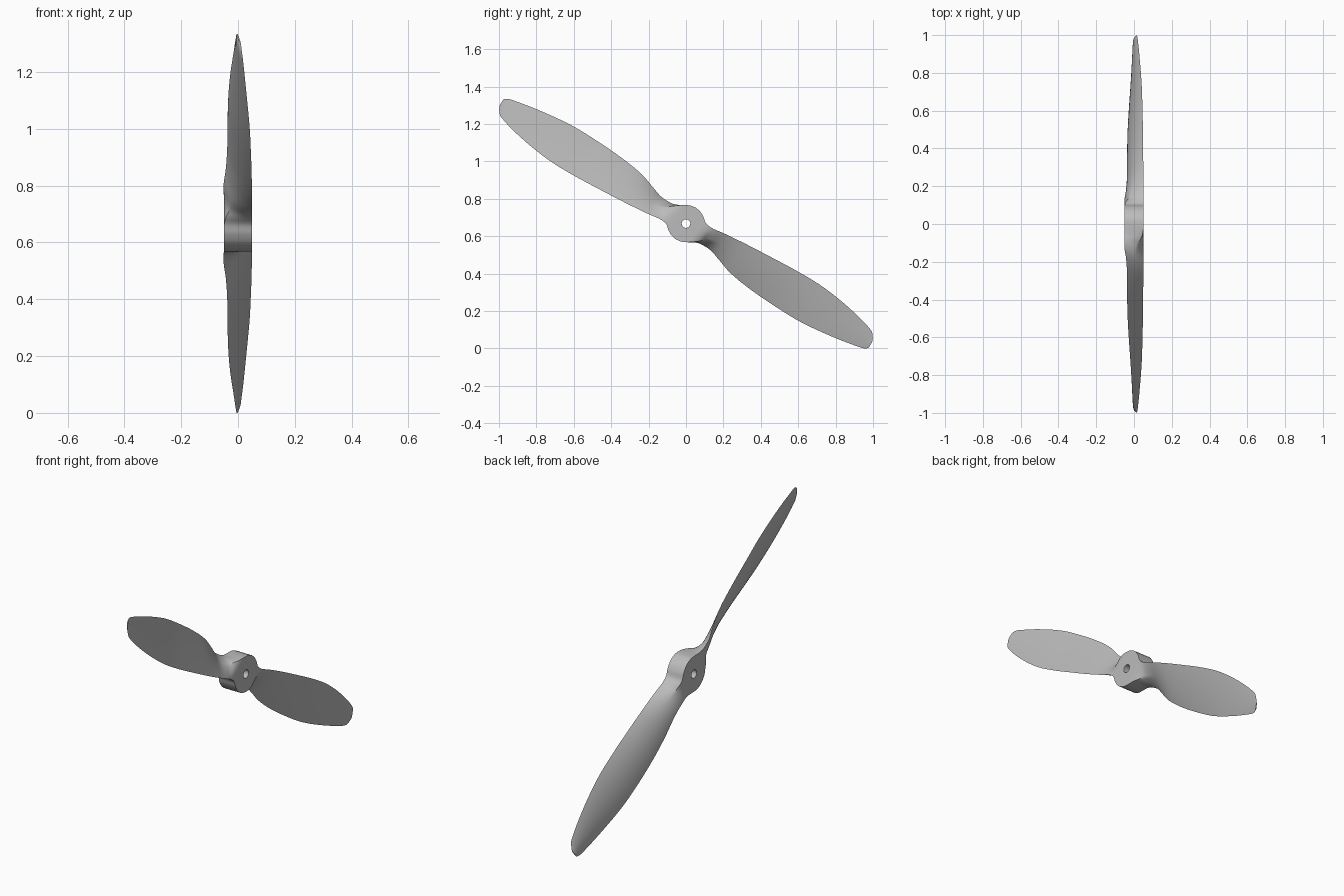
import bpy, bmesh, math
from mathutils import Vector, Matrix

cube = bpy.data.objects.get("Cube")
if cube:
    bpy.data.objects.remove(cube, do_unlink=True)

HUB_HEIGHT = 0.667
PITCH = math.radians(32)
SIDE_STEPS = 16
SPAN_STEPS = 5

# Blade stations: radius, low edge (t, x), high edge (t, x), thickness, boxiness
STATIONS = [
    (0, -.1, .05, .1, -.05, .03, 1),
    (.03, -.095, .05, .095, -.05, .03, 1),
    (.06, -.08, .05, .08, -.05, .03, 1),
    (.085, -.06, .05, .065, -.05, .03, .95),
    (.11, -.054, .05, .054, -.05, .03, .75),
    (.14, -.054, .05, .05, -.051, .028, .3),
    (.19, -.062, .05, .052, -.05, .025, .05),
    (.25, -.069, .05, .07, -.043, .022, 0),
    (.34, -.078, .049, .098, -.038, .02, 0),
    (.48, -.089, .048, .116, -.037, .019, 0),
    (.65, -.1, .045, .123, -.034, .017, 0),
    (.8, -.101, .041, .121, -.027, .015, 0),
    (.985, -.079, .03, .098, -.015, .012, 0),
    (1.143, -.04, .018, .067, -.006, .009, 0),
    (1.17, -.012, .013, .056, -.003, .007, 0),
    (1.18, .01, .01, .045, 0, .004, 0),
]


def smooth_between(p0, p1, p2, p3, f):
    """Cubic through p1 and p2 with slopes set by radius."""
    out = []
    span = p2[0] - p1[0]
    for i in range(len(p1)):
        m1 = (p2[i] - p0[i]) / (p2[0] - p0[0]) * span
        m2 = (p3[i] - p1[i]) / (p3[0] - p1[0]) * span
        d = p2[i] - p1[i]
        out.append(p1[i] + f * (m1 + f * (3 * d - 2 * m1 - m2 + f * (m1 + m2 - 2 * d))))
    return out


def section(r, t_low, x_low, t_high, x_high, thick, box):
    """Closed loop that goes from a box at the hub to a thin airfoil."""
    box = min(1, max(0, box))
    low, high = Vector((x_low, r, t_low)), Vector((x_high, r, t_high))
    chord = high - low
    corner = Vector((chord.x, 0, -chord.z)) / 2
    normal = Vector((-chord.z, 0, chord.x)).normalized() * thick
    loop = []
    for side, camber in ((1, 1), (-1, -0.25)):
        for i in range(SIDE_STEPS):
            u = i / SIDE_STEPS
            if side < 0:
                u = 1 - u
            ridge = 1 - abs(2 * u - 1)
            lens = 4 * u * (1 - u)
            loop.append(low + chord * u + corner * (side * box * ridge)
                        + normal * (camber * (1 - box) * lens))
    return loop


# One lofted half from the hub centre to the tip
rows = []
for i in range(len(STATIONS) - 1):
    p1, p2 = STATIONS[i], STATIONS[i + 1]
    p0 = STATIONS[i - 1] if i else p1
    p3 = STATIONS[min(i + 2, len(STATIONS) - 1)]
    rows += [smooth_between(p0, p1, p2, p3, s / SPAN_STEPS) for s in range(SPAN_STEPS)]
rows.append(STATIONS[-1])

bm = bmesh.new()
loops = [[bm.verts.new(p) for p in section(*row)] for row in rows]
count = 2 * SIDE_STEPS
for a, b in zip(loops, loops[1:]):
    for j in range(count):
        k = (j + 1) % count
        bm.faces.new((a[j], a[k], b[k], b[j]))
bm.faces.new(loops[-1])

# Second half, turned half way round the shaft and welded at the hub centre
twin = bmesh.ops.duplicate(bm, geom=bm.verts[:] + bm.edges[:] + bm.faces[:])["geom"]
bmesh.ops.rotate(bm, verts=[g for g in twin if isinstance(g, bmesh.types.BMVert)],
                 cent=(0, 0, 0), matrix=Matrix.Rotation(math.pi, 3, "X"))
bmesh.ops.remove_doubles(bm, verts=bm.verts[:], dist=0.0001)
bmesh.ops.recalc_face_normals(bm, faces=bm.faces[:])

# Lean the blades and lift to the hub height
bmesh.ops.transform(bm, verts=bm.verts[:], matrix=Matrix((
    (1, 0, 0, 0),
    (0, -math.cos(PITCH), math.sin(PITCH), 0),
    (0, math.sin(PITCH), math.cos(PITCH), HUB_HEIGHT),
    (0, 0, 0, 1))))
bmesh.ops.recalc_face_normals(bm, faces=bm.faces[:])
mesh = bpy.data.meshes.new("propeller")
bm.to_mesh(mesh)
bm.free()
propeller = bpy.data.objects.new("propeller", mesh)
bpy.context.collection.objects.link(propeller)

# Single grey finish
grey = bpy.data.materials.new("plain grey")
grey.use_nodes = True
colour = (0.5, 0.5, 0.5, 1)
grey.diffuse_color = colour
grey.node_tree.nodes["Principled BSDF"].inputs["Base Color"].default_value = colour
mesh.materials.append(grey)

# Shaft hole
bpy.ops.mesh.primitive_cylinder_add(vertices=32, radius=0.023, depth=0.3,
                                    location=(0, 0, HUB_HEIGHT),
                                    rotation=(0, math.pi / 2, 0))
cutter = bpy.context.object
cutter.name = "shaft_hole_cutter"
cutter.hide_render = True
cutter.data.materials.append(grey)
bpy.ops.object.select_all(action="DESELECT")
propeller.select_set(True)
bpy.context.view_layer.objects.active = propeller
hole = propeller.modifiers.new("shaft_hole", "BOOLEAN")
hole.operation = "DIFFERENCE"
hole.solver = "EXACT"
hole.object = cutter
bpy.ops.object.modifier_apply(modifier=hole.name)
bpy.data.objects.remove(cutter, do_unlink=True)
bpy.ops.object.shade_smooth_by_angle(angle=math.radians(35))
